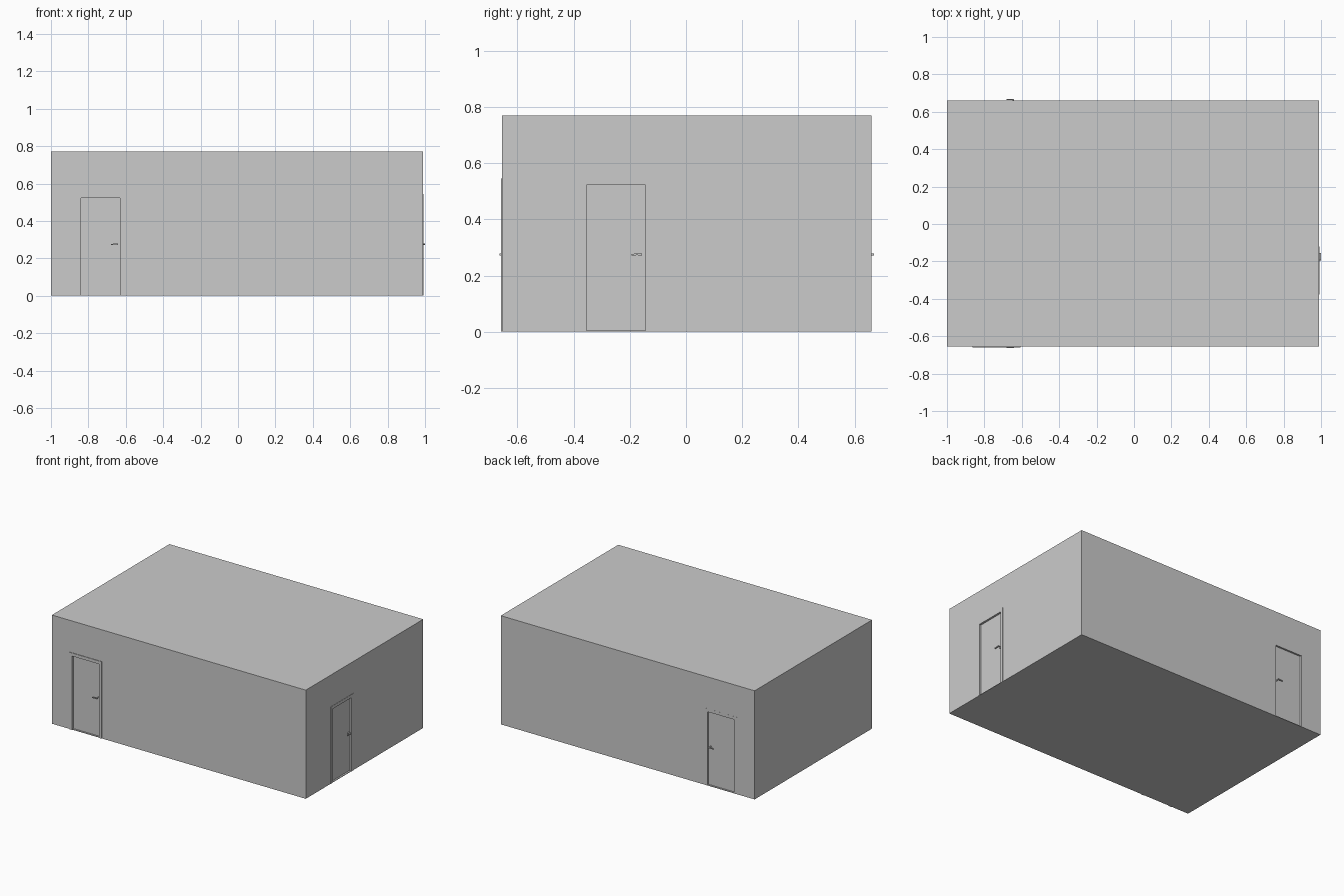
import bpy, bmesh, math
from mathutils import Matrix, Vector

if "Cube" in bpy.data.objects:
    bpy.data.objects.remove(bpy.data.objects["Cube"])

X0, X1, Y0, Y1, H = -1.0, 0.99, -0.655, 0.66, 0.77   # outer room limits
T, SLAB = 0.03, 0.004                                # wall and floor thickness
HALF, DOOR_H = 0.105, 0.523                          # door opening


def finish(bm, name, mat=Matrix(), smooth=False):
    bm.transform(mat)
    bmesh.ops.recalc_face_normals(bm, faces=bm.faces)
    me = bpy.data.meshes.new(name)
    bm.to_mesh(me)
    bm.free()
    ob = bpy.data.objects.new(name, me)
    bpy.context.collection.objects.link(ob)
    if smooth:
        bpy.ops.object.select_all(action='DESELECT')
        ob.select_set(True)
        bpy.context.view_layer.objects.active = ob
        bpy.ops.object.shade_smooth_by_angle(angle=math.radians(35))
    return ob


def add_box(bm, lo, hi):
    lo, hi = Vector(lo), Vector(hi)
    m = Matrix.Translation((lo + hi) / 2) @ Matrix.Diagonal((*(hi - lo), 1))
    bmesh.ops.create_cube(bm, size=1, matrix=m)


def add_disc(bm, x, y0, y1, z, r, sides=20):
    m = Matrix.Translation((x, (y0 + y1) / 2, z)) @ Matrix.Rotation(math.pi / 2, 4, 'X')
    bmesh.ops.create_cone(bm, cap_ends=True, segments=sides, radius1=r, radius2=r,
                          depth=abs(y1 - y0), matrix=m)


def add_profile(bm, pts, y0, y1):
    # extrude an x-z outline along y
    face = bm.faces.new([bm.verts.new((x, y0, z)) for x, z in pts])
    new = bmesh.ops.extrude_face_region(bm, geom=[face])['geom']
    bmesh.ops.translate(bm, vec=(0, y1 - y0, 0),
                        verts=[g for g in new if isinstance(g, bmesh.types.BMVert)])


def arch(a, b, top, z0, half, h):
    # outline of a panel with a door notch
    return [(a, z0), (-half, z0), (-half, h), (half, h), (half, z0), (b, z0), (b, top), (a, top)]


def box(name, lo, hi):
    bm = bmesh.new()
    add_box(bm, lo, hi)
    return finish(bm, name)


def wall_with_door(side, mat, a, b, proud):
    # local frame: outer wall face at y = 0, outside is -y, door centred on x = 0
    bm = bmesh.new()
    add_profile(bm, arch(a, b, H - 0.02, SLAB, HALF + 0.004, DOOR_H + 0.004), 0, T)
    finish(bm, side + "_wall", mat)
    # casing around the door
    bm = bmesh.new()
    add_profile(bm, arch(-0.1275, 0.1275, 0.545, 0, HALF, DOOR_H), -proud, T + 0.003)
    finish(bm, side + "_door_frame", mat)
    # recessed door leaf
    bm = bmesh.new()
    add_box(bm, (-HALF, 0.012, 0.001), (HALF, 0.024, DOOR_H))
    finish(bm, side + "_door", mat)
    # lever handles on both sides of the leaf
    bm = bmesh.new()
    for y, s in ((0.012, -1), (0.024, 1)):
        add_disc(bm, 0.089, y, y + s * 0.004, 0.275, 0.009)
        add_disc(bm, 0.089, y, y + s * 0.020, 0.275, 0.0038, 12)
        add_profile(bm, [(0.093, 0.271), (0.093, 0.279), (0.075, 0.2785), (0.056, 0.277),
                         (0.054, 0.274), (0.056, 0.271), (0.075, 0.2725)],
                    y + s * 0.015, y + s * 0.021)
    finish(bm, side + "_door_handle", mat, smooth=True)


# floor, ceiling and the plain left wall
box("floor", (X0, Y0, 0), (X1, Y1, SLAB))
box("ceiling", (X0, Y0, H - 0.02), (X1, Y1, H))
box("left_wall", (X0, Y0 + T, SLAB), (X0 + T, Y1 - T, H - 0.02))

# three walls with doors
DX, DY = -0.735, -0.249
wall_with_door("front", Matrix.Translation((DX, Y0, 0)), X0 - DX, X1 - DX, 0.004)
wall_with_door("back", Matrix.Translation((DX, Y1, 0)) @ Matrix.Diagonal((1, -1, 1, 1)),
               X0 - DX, X1 - DX, 0.0005)
wall_with_door("right", Matrix.Translation((X1, DY, 0)) @ Matrix.Rotation(math.pi / 2, 4, 'Z'),
               Y0 + T - DY, Y1 - T - DY, 0.002)
